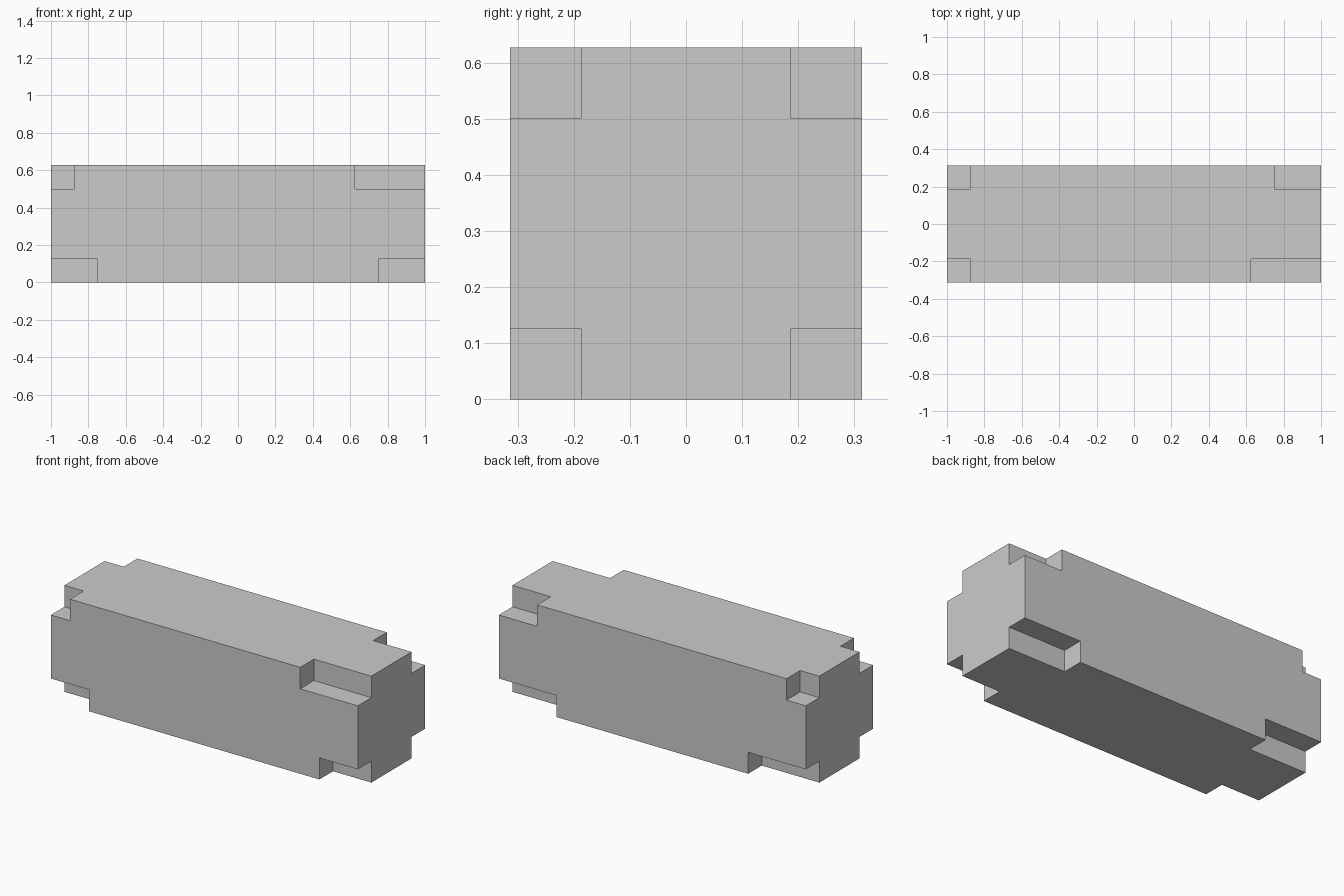
import bpy

if "Cube" in bpy.data.objects:
    bpy.data.objects.remove(bpy.data.objects["Cube"])

LENGTH, WIDTH, NOTCH = 2.0, 0.627, 0.1265
HALF = WIDTH / 2
OVER = 0.05  # how far cutters stick out of the beam


def add_box(name, lo, hi):
    bpy.ops.mesh.primitive_cube_add(size=1, location=[(a + b) / 2 for a, b in zip(lo, hi)])
    box = bpy.context.object
    box.name = name
    box.scale = [b - a for a, b in zip(lo, hi)]
    bpy.ops.object.transform_apply(location=True, rotation=False, scale=True)
    return box


def span(side, inner, outer):
    """Sorted range between two distances on the given side of zero."""
    return sorted((side * inner, side * outer))


# Square beam
beam = add_box("notched_beam", (-LENGTH / 2, -HALF, 0), (LENGTH / 2, HALF, WIDTH))

# Notch length at each corner, keyed by (x side, y side, z side)
notches = {
    (-1, -1, 1): 0.125, (1, -1, 1): 0.375,
    (-1, -1, -1): 0.25, (1, -1, -1): 0.25,
    (-1, 1, 1): 0.125, (1, 1, 1): 0.25,
    (-1, 1, -1): 0.375, (1, 1, -1): 0.375,
}

# Cut a notch out of every corner
for (sx, sy, sz), depth in notches.items():
    xs = span(sx, LENGTH / 2 - depth, LENGTH / 2 + OVER)
    ys = span(sy, HALF - NOTCH, HALF + OVER)
    zs = [HALF + z for z in span(sz, HALF - NOTCH, HALF + OVER)]
    cutter = add_box("notch_cutter", *zip(xs, ys, zs))
    cutter.hide_render = True
    cut = beam.modifiers.new("notch", 'BOOLEAN')
    cut.operation, cut.solver, cut.object = 'DIFFERENCE', 'EXACT', cutter
    bpy.context.view_layer.objects.active = beam
    bpy.ops.object.modifier_apply(modifier=cut.name)
    bpy.data.objects.remove(cutter)
